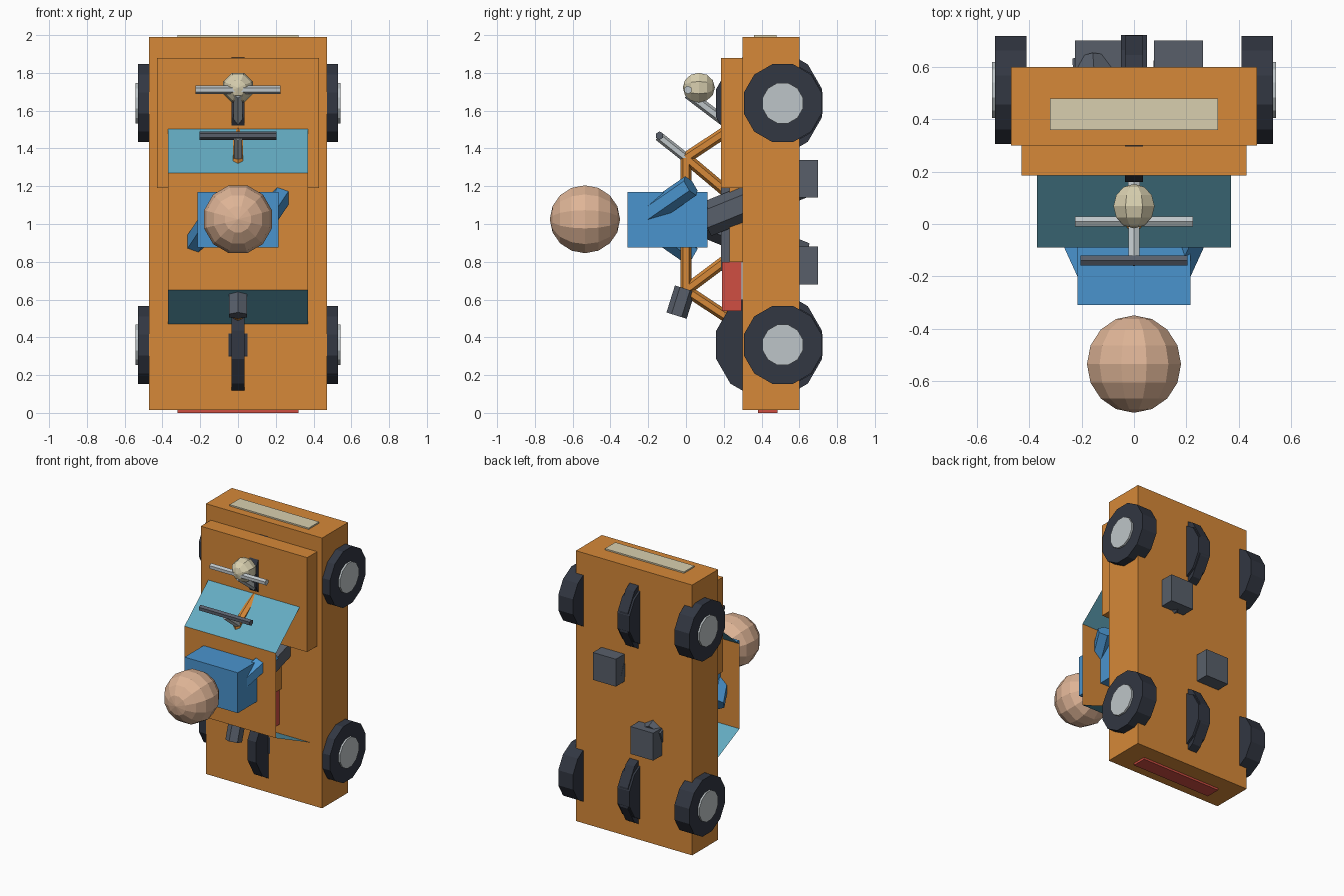
import bpy, bmesh, math
from mathutils import Vector, Matrix

if "Cube" in bpy.data.objects:
    bpy.data.objects.remove(bpy.data.objects["Cube"])


def material(name, r, g, b):
    lin = [((c / 255 + 0.055) / 1.055) ** 2.4 for c in (r, g, b)]
    m = bpy.data.materials.new(name)
    m.diffuse_color = (*lin, 1)
    m.use_nodes = True
    m.node_tree.nodes["Principled BSDF"].inputs["Base Color"].default_value = m.diffuse_color
    return m


ORANGE = material("orange paint", 214, 137, 56)
TIRE = material("dark rubber", 50, 55, 66)
GREY = material("slate grey", 88, 95, 106)
SILVER = material("silver metal", 190, 197, 200)
GLASS = material("teal glass", 100, 172, 194)
BLUE = material("blue cloth", 74, 148, 206)
SKIN = material("skin", 222, 180, 150)
CREAM = material("cream lamp", 216, 207, 175)
RED = material("red", 208, 78, 66)


def finish(name, bm, mat):
    bmesh.ops.recalc_face_normals(bm, faces=bm.faces)
    me = bpy.data.meshes.new(name)
    bm.to_mesh(me)
    bm.free()
    me.materials.append(mat)
    ob = bpy.data.objects.new(name, me)
    bpy.context.collection.objects.link(ob)
    return ob


def box(name, x, y, z, mat):
    """Box from (min, max) pairs."""
    bm = bmesh.new()
    size = [b - a for a, b in (x, y, z)]
    mid = [(a + b) / 2 for a, b in (x, y, z)]
    bmesh.ops.create_cube(bm, size=1, matrix=Matrix.Translation(mid) @ Matrix.Diagonal((*size, 1)))
    return finish(name, bm, mat)


def tube(name, a, b, r, mat, sides=6, turn=0.0):
    """Capped prism between two points."""
    a, b = Vector(a), Vector(b)
    d = b - a
    m = (Matrix.Translation((a + b) / 2) @ d.to_track_quat('Z', 'Y').to_matrix().to_4x4()
         @ Matrix.Rotation(turn, 4, 'Z'))
    bm = bmesh.new()
    bmesh.ops.create_cone(bm, cap_ends=True, segments=sides, radius1=r, radius2=r,
                          depth=d.length, matrix=m)
    return finish(name, bm, mat)


def disc(name, x0, x1, y, z, r, mat):
    """Twelve-sided wheel on the x axis, flats at top and sides."""
    return tube(name, (x0, y, z), (x1, y, z), r / math.cos(math.pi / 12), mat, 12, math.pi / 12)


def ball(name, centre, r, seg, rings, mat):
    bm = bmesh.new()
    m = (Matrix.Translation(centre) @ Matrix.Rotation(math.pi / 2, 4, 'X')
         @ Matrix.Rotation(math.pi / seg, 4, 'Z'))
    bmesh.ops.create_uvsphere(bm, u_segments=seg, v_segments=rings, radius=r, matrix=m)
    return finish(name, bm, mat)


def sheet(name, half, p, q, mat):
    """Open panel across x between two (y, z) points."""
    bm = bmesh.new()
    bm.faces.new([bm.verts.new(v) for v in
                  ((-half, *p), (half, *p), (half, *q), (-half, *q))])
    return finish(name, bm, mat)


# Car: body, bonnet, lamps and open-sided cabin
box("car_body", (-.47, .47), (.30, .60), (.015, 1.99), ORANGE)
box("car_bonnet", (-.43, .43), (.185, .305), (1.19, 1.88), ORANGE)
box("car_front_lamp", (-.32, .32), (.36, .48), (1.985, 2.0), CREAM)
box("car_tail_lamp", (-.32, .32), (.38, .485), (0, .018), RED)
sheet("car_roof", .37, (-.09, .65), (-.09, 1.27), ORANGE)
sheet("car_windscreen", .37, (-.09, 1.27), (.30, 1.60), GLASS)
sheet("car_rear_window", .37, (-.09, .65), (.30, .47), GLASS)

# Wheels of the car, motorbike and bicycle
for end, z in (("rear", .36), ("front", 1.64)):
    for side, s in (("left", -1), ("right", 1)):
        disc(f"car_{end}_{side}_wheel", s * .41, s * .53, .512, z, .206, TIRE)
        disc(f"car_{end}_{side}_hub", s * .50, s * .543, .512, z, .107, SILVER)
    disc(f"motorbike_{end}_wheel", -.05, .05, .51, z, .212, TIRE)
    disc(f"bicycle_{end}_wheel", -.035, .035, .44, z, .28, TIRE)

# Motorbike: body, seat, rear box, steering and lamp
box("motorbike_body", (-.14, .14), (.23, .42), (.80, 1.20), ORANGE)
box("motorbike_seat", (-.11, .11), (.185, .23), (.75, 1.19), GREY)
box("motorbike_rear_box", (-.13, .13), (.19, .295), (.54, .80), RED)
tube("motorbike_steering_stem", (0, .01, 1.69), (0, .30, 1.47), .027, SILVER)
tube("motorbike_handlebar", (-.225, .01, 1.71), (.225, .01, 1.71), .022, SILVER)
ball("motorbike_lamp", (0, .068, 1.722), .085, 8, 6, CREAM)

# Bicycle: frame tubes between joints given as (y, z)
saddle_joint, head_joint, crank = (0, .65), (0, 1.35), (.44, .98)
rear_hub, front_hub = (.44, .36), (.44, 1.64)
for name, p, q in (("top_tube", saddle_joint, head_joint), ("seat_tube", saddle_joint, crank),
                   ("down_tube", head_joint, crank), ("rear_stay", saddle_joint, rear_hub),
                   ("fork", head_joint, front_hub), ("chain_stay", crank, rear_hub)):
    tube("bicycle_" + name, (0, *p), (0, *q), .03, ORANGE)
tube("bicycle_saddle", (0, -.05, .515), (0, -.005, .658), .056, GREY)
tube("bicycle_stem", (0, 0, 1.35), (0, -.145, 1.465), .025, SILVER)
tube("bicycle_handlebar", (-.205, -.14, 1.468), (.205, -.14, 1.468), .022, GREY)

# Walking figure: head, torso, swinging limbs
ball("figure_head", (0, -.535, 1.025), .186, 12, 8, SKIN)
box("figure_torso", (-.215, .215), (-.31, .115), (.875, 1.17), BLUE)
for side, s in (("left", -1), ("right", 1)):
    tube(f"figure_{side}_arm", (s * .15, -.22, 1.022 + s * .01), (s * .262, .025, 1.022 + s * .18),
         .06, BLUE)
    tube(f"figure_{side}_leg", (s * .12, .10, 1.022), (s * .155, .62, 1.022 + s * .21), .092, GREY)
box("figure_left_shoe", (-.225, -.04), (.55, .70), (.68, .88), GREY)
box("figure_right_shoe", (.077, .263), (.55, .70), (1.14, 1.34), GREY)
